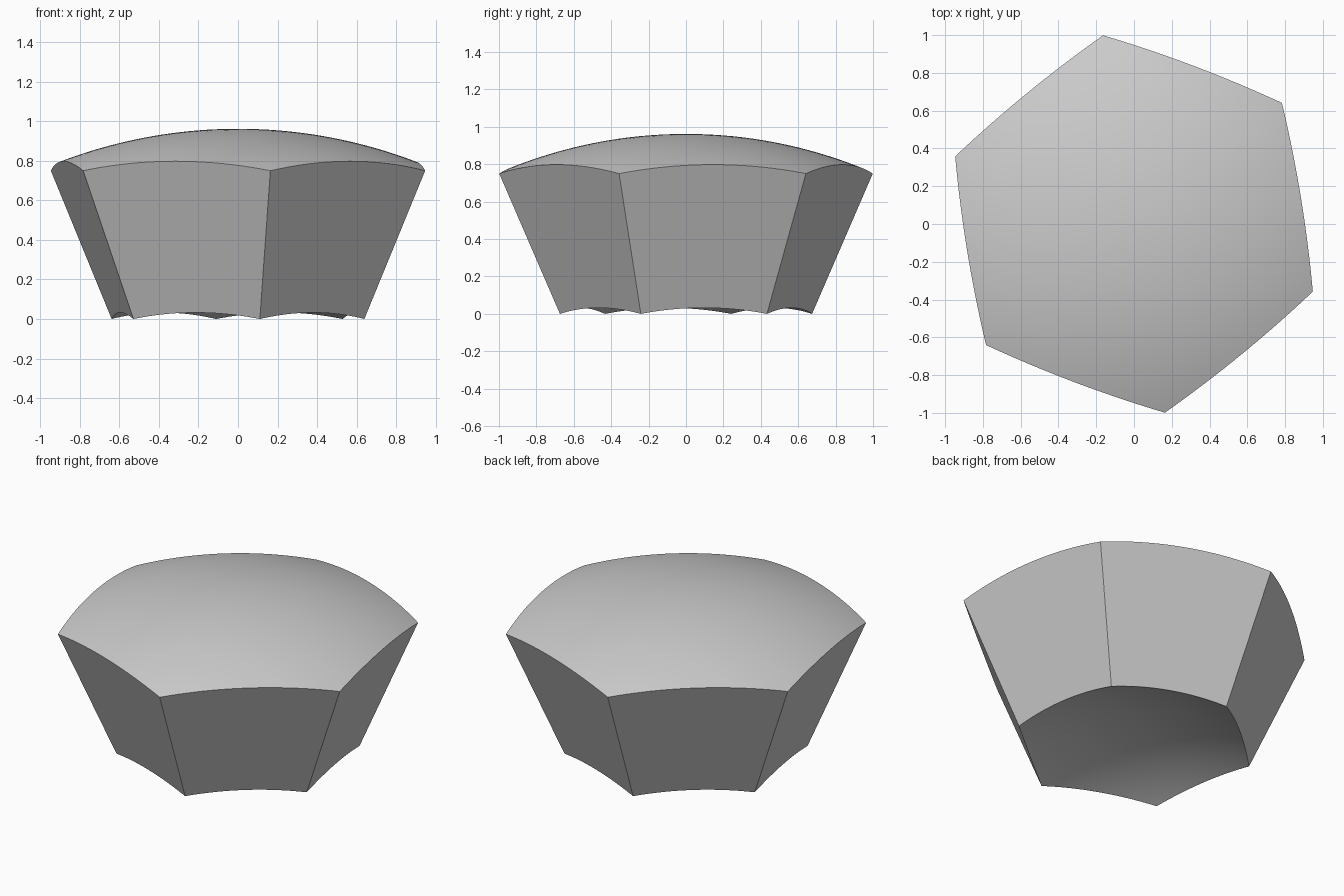
import bpy, bmesh
from math import radians, hypot
from mathutils import Matrix, Vector

default = bpy.data.objects.get("Cube")
if default:
    bpy.data.objects.remove(default)

CENTRE_DEPTH = 1.558      # sphere centre below the ground
CORNER_RADIUS = 1.012     # hexagon corners of the outer dome
CORNER_HEIGHT = 0.75
INNER_RATIO = CENTRE_DEPTH / (CENTRE_DEPTH + CORNER_HEIGHT)
OUTER = hypot(CORNER_RADIUS, CENTRE_DEPTH + CORNER_HEIGHT)

# Neutral grey
grey = bpy.data.materials.new("light_grey")
grey.use_nodes = True
colour = (0.6, 0.6, 0.6, 1)
grey.diffuse_color = colour
grey.node_tree.nodes["Principled BSDF"].inputs["Base Color"].default_value = colour

# Flat hexagon, first corner near the back, finely divided and pushed onto the sphere
bm = bmesh.new()
bmesh.ops.create_circle(bm, cap_ends=True, cap_tris=True, segments=6,
                        radius=CORNER_RADIUS,
                        matrix=Matrix.Translation((0, 0, CENTRE_DEPTH + CORNER_HEIGHT))
                        @ Matrix.Rotation(radians(9.3), 4, "Z"))
bmesh.ops.subdivide_edges(bm, edges=bm.edges[:], cuts=19, use_grid_fill=True)
for v in bm.verts:
    v.co = v.co.normalized() * OUTER

# Radial extrusion to the smaller inner dome
result = bmesh.ops.extrude_face_region(bm, geom=bm.faces[:], use_keep_orig=True)
for v in result["geom"]:
    if isinstance(v, bmesh.types.BMVert):
        v.co *= INNER_RATIO
bmesh.ops.translate(bm, verts=bm.verts[:], vec=Vector((0, 0, -CENTRE_DEPTH)))
bmesh.ops.recalc_face_normals(bm, faces=bm.faces[:])

mesh = bpy.data.meshes.new("hexagonal_shell_block")
bm.to_mesh(mesh)
bm.free()
mesh.materials.append(grey)
block = bpy.data.objects.new("hexagonal_shell_block", mesh)
bpy.context.collection.objects.link(block)

# Smooth domes, crisp flat sides
bpy.ops.object.select_all(action="DESELECT")
block.select_set(True)
bpy.context.view_layer.objects.active = block
bpy.ops.object.shade_smooth_by_angle(angle=radians(30))
